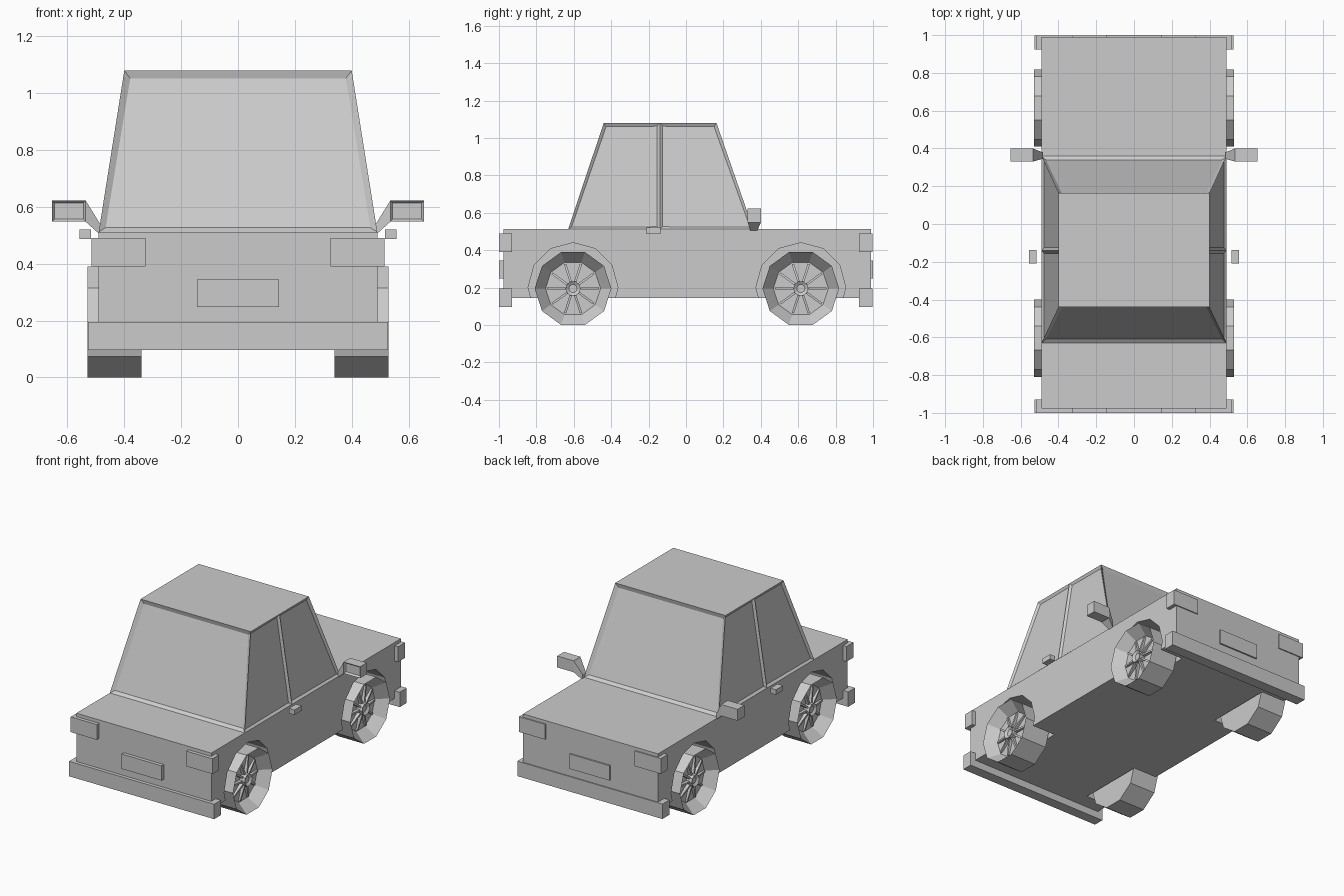
import bpy, bmesh, math
from mathutils import Matrix, Vector

if "Cube" in bpy.data.objects:
    bpy.data.objects.remove(bpy.data.objects["Cube"])

paint = bpy.data.materials.new("plain_grey")
paint.use_nodes = True
GREY = (0.6, 0.6, 0.6, 1)
paint.diffuse_color = GREY
paint.node_tree.nodes["Principled BSDF"].inputs["Base Color"].default_value = GREY


def finish(name, bm):
    bmesh.ops.recalc_face_normals(bm, faces=bm.faces)
    mesh = bpy.data.meshes.new(name)
    bm.to_mesh(mesh)
    bm.free()
    mesh.materials.append(paint)
    ob = bpy.data.objects.new(name, mesh)
    bpy.context.collection.objects.link(ob)
    return ob


def add_box(bm, x, y, z):
    size = Vector((x[1] - x[0], y[1] - y[0], z[1] - z[0]))
    mid = Vector((x[0] + x[1], y[0] + y[1], z[0] + z[1])) / 2
    mat = Matrix.Translation(mid) @ Matrix.Diagonal(size).to_4x4()
    return bmesh.ops.create_cube(bm, size=1, matrix=mat)["verts"]


def box(name, x, y, z):
    bm = bmesh.new()
    add_box(bm, x, y, z)
    return finish(name, bm)


def add_drum(bm, sides, radius, x0, x1, turn=0.0):
    """Closed prism lying along x."""
    ends = []
    for x in (x0, x1):
        ends.append([bm.verts.new((x, radius * math.cos(turn + math.tau * i / sides),
                                   radius * math.sin(turn + math.tau * i / sides)))
                     for i in range(sides)])
    a, b = ends
    bm.faces.new(a)
    cap = bm.faces.new(b)
    for i in range(sides):
        j = (i + 1) % sides
        bm.faces.new((a[i], a[j], b[j], b[i]))
    return cap


SIDES = (("left", 1), ("right", -1))
AXLES = (("front", -0.604), ("back", 0.614))
HUB_Z = 0.195

# Lower body with wheel wells
body = box("body", (-0.49, 0.49), (-0.977, 0.99), (0.145, 0.512))
for end, y in AXLES:
    for side, s in SIDES:
        bm = bmesh.new()
        add_drum(bm, 12, 0.24, s * 0.32, s * 0.6)
        bmesh.ops.translate(bm, vec=(0, y, HUB_Z + 0.005), verts=bm.verts)
        cutter = finish(f"{end}_{side}_well_cutter", bm)
        cutter.hide_render = True
        cutter.hide_set(True)
        cutter.display_type = 'WIRE'
        mod = body.modifiers.new("well", 'BOOLEAN')
        mod.object = cutter
        mod.solver = 'EXACT'

# Tapered cabin with recessed windows
bm = bmesh.new()
for v in add_box(bm, (-0.49, 0.49), (-0.63, 0.36), (0.512, 1.08)):
    if v.co.z > 1:
        v.co.x *= 0.40 / 0.49
        v.co.y = 0.163 if v.co.y > 0 else -0.44
bmesh.ops.recalc_face_normals(bm, faces=bm.faces)
walls = [f for f in bm.faces if abs(f.normal.x) > 0.8]
edges = list({e for f in walls for e in f.edges})
verts = list({v for f in walls for v in f.verts})
bmesh.ops.bisect_plane(bm, geom=walls + edges + verts,
                       plane_co=(0, -0.14, 0), plane_no=(0, 1, 0))
bm.normal_update()
side_glass = [f for f in bm.faces if abs(f.normal.x) > 0.8]
end_glass = [f for f in bm.faces if abs(f.normal.y) > 0.8]
bmesh.ops.inset_individual(bm, faces=side_glass, thickness=0.022, depth=-0.012)
bmesh.ops.inset_individual(bm, faces=end_glass, thickness=0.032, depth=-0.015)
finish("cabin", bm)

# Bumpers, lamps and plates at both ends
for end, y, plate_y in (("front", (-1.0, -0.93), (-1.0, -0.97)),
                        ("back", (0.925, 0.997), (0.98, 1.0))):
    box(f"{end}_bumper", (-0.527, 0.527), y, (0.097, 0.195))
    box(f"{end}_plate", (-0.145, 0.145), plate_y, (0.248, 0.345))
    for side, s in SIDES:
        box(f"{end}_{side}_lamp", sorted((s * 0.325, s * 0.515)), y, (0.39, 0.49))


# Wheel with a recessed rim, spokes and hub, facing +x
def wheel_mesh():
    bm = bmesh.new()
    cap = add_drum(bm, 10, 0.205, 0.34, 0.53)
    bmesh.ops.recalc_face_normals(bm, faces=bm.faces)
    bmesh.ops.inset_individual(bm, faces=[cap], thickness=0.058)
    bmesh.ops.translate(bm, vec=(-0.07, 0, 0), verts=cap.verts)
    for i in range(10):
        spoke = add_box(bm, (0.455, 0.485), (0.025, 0.138), (-0.006, 0.006))
        for v in spoke:
            if v.co.y > 0.1:
                v.co.x -= 0.015
        bmesh.ops.rotate(bm, verts=spoke, matrix=Matrix.Rotation(math.tau * i / 10, 3, 'X'))
    hub = add_drum(bm, 10, 0.04, 0.455, 0.50)
    bm.normal_update()
    bmesh.ops.recalc_face_normals(bm, faces=bm.faces)
    bmesh.ops.inset_individual(bm, faces=[hub], thickness=0.018, depth=-0.012)
    return bm


for end, y in AXLES:
    for side, s in SIDES:
        bm = wheel_mesh()
        bmesh.ops.scale(bm, vec=(s, 1, 1), verts=bm.verts)
        bmesh.ops.translate(bm, vec=(0, y, HUB_Z), verts=bm.verts)
        finish(f"{end}_{side}_wheel", bm)

# Door handles and wing mirrors
for side, s in SIDES:
    box(f"{side}_door_handle", sorted((s * 0.517, s * 0.557)), (-0.21, -0.137), (0.487, 0.52))

    bm = bmesh.new()
    add_box(bm, sorted((s * 0.535, s * 0.655)), (0.33, 0.40), (0.548, 0.623))
    bmesh.ops.recalc_face_normals(bm, faces=bm.faces)
    glass = [f for f in bm.faces if f.normal.y < -0.9]
    bmesh.ops.inset_individual(bm, faces=glass, thickness=0.013, depth=-0.012)
    finish(f"{side}_mirror", bm)

    bm = bmesh.new()
    for v in add_box(bm, (0.485, 0.536), (0.33, 0.40), (0.548, 0.623)):
        if v.co.x < 0.5:
            v.co.y = 0.345 if v.co.y < 0.36 else 0.38
            v.co.z = 0.502 if v.co.z < 0.6 else 0.54
    bmesh.ops.scale(bm, vec=(s, 1, 1), verts=bm.verts)
    finish(f"{side}_mirror_arm", bm)
